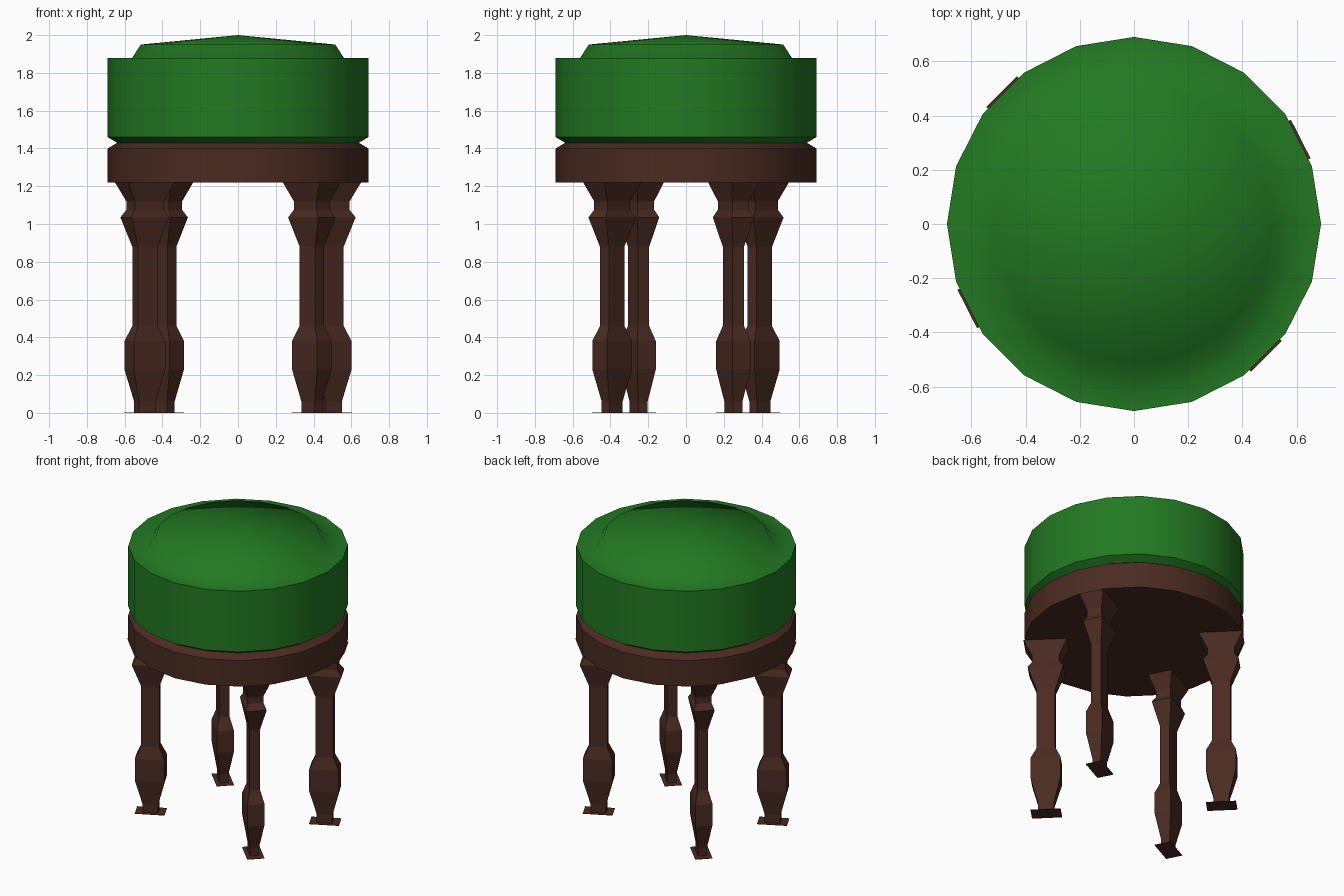
import bpy, bmesh
from math import cos, sin, pi, radians

if "Cube" in bpy.data.objects:
    bpy.data.objects.remove(bpy.data.objects["Cube"])


def material(name, rgb):
    m = bpy.data.materials.new(name)
    m.diffuse_color = (*rgb, 1)
    m.use_nodes = True
    m.node_tree.nodes["Principled BSDF"].inputs["Base Color"].default_value = m.diffuse_color
    return m


GREEN = material("green_fabric", (0.016, 0.19, 0.016))
WOOD = material("dark_wood", (0.068, 0.024, 0.015))


def loft(name, rings, mat, cap_start=False, cap_end=False, smooth=None):
    """Skin a list of point rings; a ring of one point becomes an apex."""
    bm = bmesh.new()
    loops = [[bm.verts.new(p) for p in ring] for ring in rings]
    for a, b in zip(loops, loops[1:]):
        n = len(a)
        for i in range(n):
            j = (i + 1) % n
            if len(b) == 1:
                bm.faces.new((a[i], a[j], b[0]))
            else:
                bm.faces.new((a[i], a[j], b[j], b[i]))
    if cap_start:
        bm.faces.new(loops[0][::-1])
    if cap_end:
        bm.faces.new(loops[-1])
    me = bpy.data.meshes.new(name)
    bm.to_mesh(me)
    bm.free()
    me.materials.append(mat)
    ob = bpy.data.objects.new(name, me)
    bpy.context.collection.objects.link(ob)
    if smooth:
        bpy.ops.object.select_all(action='DESELECT')
        ob.select_set(True)
        bpy.context.view_layer.objects.active = ob
        bpy.ops.object.shade_smooth_by_angle(angle=radians(smooth))
    return ob


def circle(r, z, n=20):
    if r == 0:
        return [(0, 0, z)]
    return [(r * cos(2 * pi * i / n), r * sin(2 * pi * i / n), z) for i in range(n)]


def rect(length, z):
    # leg section, long side along the radius
    x, y = length / 2, length * 0.29
    return [(-x, -y, z), (x, -y, z), (x, y, z), (-x, y, z)]


# Wooden seat base with chamfered upper edge
loft("seat_base", [circle(r, z) for r, z in
     [(0.69, 1.22), (0.69, 1.40), (0.64, 1.43)]], WOOD, cap_start=True, smooth=30)

# Cushion side, tapering into the groove
loft("cushion_side", [circle(r, z) for r, z in
     [(0.64, 1.43), (0.69, 1.46), (0.69, 1.88)]], GREEN, smooth=30)

# Cushion top: flat rim and softly raised dome
loft("cushion_top", [circle(r, z) for r, z in
     [(0.69, 1.88), (0.56, 1.88), (0.515, 1.95), (0, 2.0)]], GREEN, smooth=75)

# Four turned-profile legs, each with a paper-thin foot plate
LEG = [(0.19, 0), (0.19, 0.002), (0.099, 0.002), (0.099, 0.06), (0.188, 0.23),
       (0.188, 0.38), (0.116, 0.46), (0.116, 0.88), (0.225, 1.035),
       (0.17, 1.075), (0.17, 1.12), (0.275, 1.22)]
for name, angle in [("front_right_leg", -45), ("back_right_leg", 27),
                    ("back_left_leg", 135), ("front_left_leg", 207)]:
    leg = loft(name, [rect(s, z) for s, z in LEG], WOOD, True, True)
    a = radians(angle)
    leg.location = (0.553 * cos(a), 0.553 * sin(a), 0)
    leg.rotation_euler.z = a
